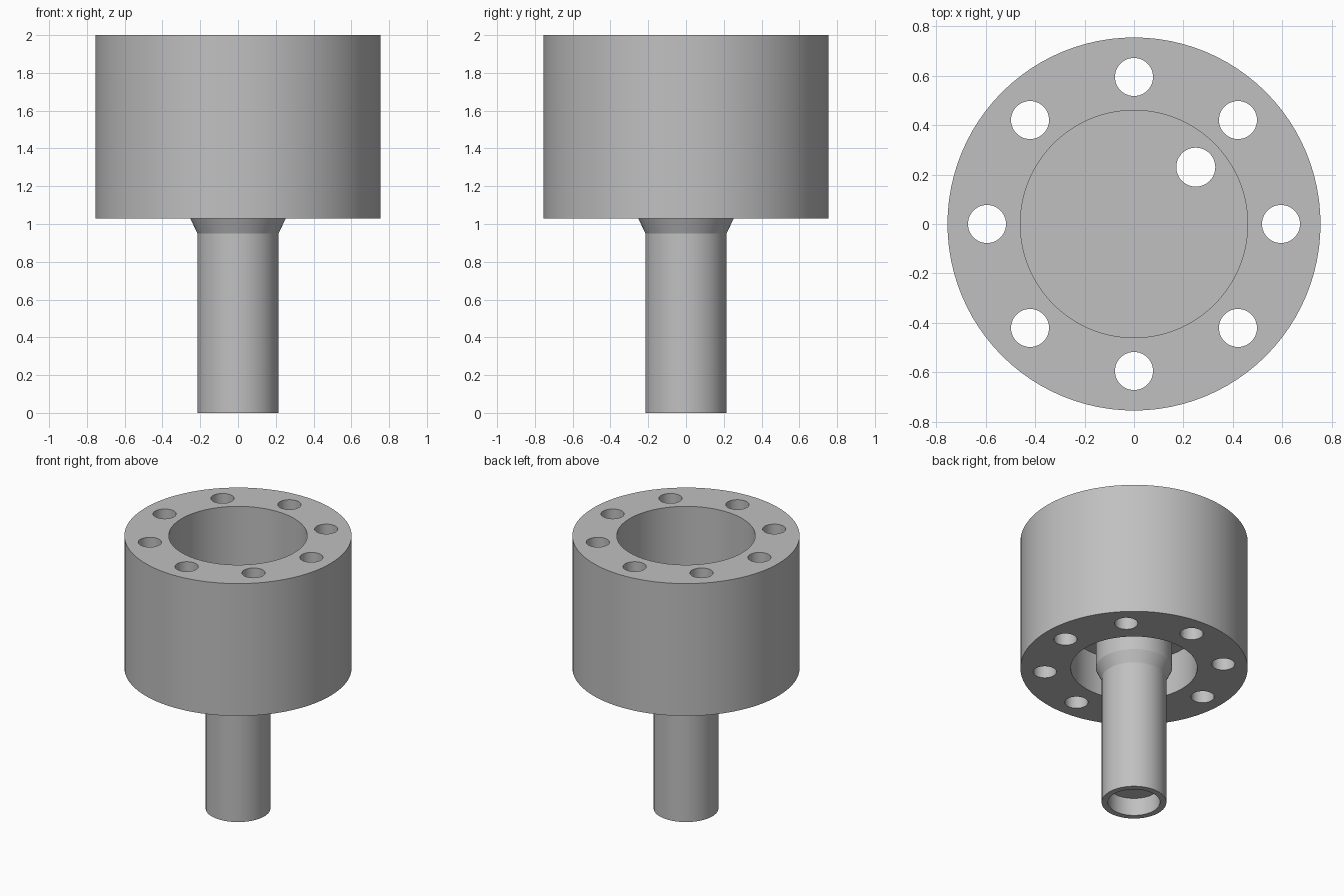
import bpy, bmesh, math
from mathutils import Vector

cube = bpy.data.objects.get("Cube")
if cube:
    bpy.data.objects.remove(cube, do_unlink=True)

grey = bpy.data.materials.new("plain grey")
grey.use_nodes = True
colour = (0.53, 0.53, 0.53, 1)
grey.diffuse_color = colour
grey.node_tree.nodes["Principled BSDF"].inputs["Base Color"].default_value = colour


def lathe(name, profile, steps=96):
    """Turn an (r, z) profile that starts and ends on the z axis into a solid."""
    bm = bmesh.new()
    verts = [bm.verts.new((r, 0, z)) for r, z in profile]
    edges = [bm.edges.new(pair) for pair in zip(verts, verts[1:])]
    bmesh.ops.spin(bm, geom=verts + edges, cent=(0, 0, 0), axis=(0, 0, 1),
                   angle=math.tau, steps=steps)
    bmesh.ops.remove_doubles(bm, verts=bm.verts, dist=0.0001)
    bmesh.ops.recalc_face_normals(bm, faces=bm.faces)
    mesh = bpy.data.meshes.new(name)
    bm.to_mesh(mesh)
    bm.free()
    mesh.materials.append(grey)
    obj = bpy.data.objects.new(name, mesh)
    bpy.context.collection.objects.link(obj)
    return obj


# Flanged body with upper bore, lower recess and hollow-ended stem
base, top = 1.03, 2.0
bore_floor, recess_floor = 1.47, 1.33
body = lathe("body_with_stem", [
    (0, bore_floor), (0.46, bore_floor), (0.46, top),
    (0.755, top), (0.755, base), (0.42, base), (0.42, recess_floor),
    (0.253, recess_floor), (0.253, base), (0.215, 0.95), (0.215, 0),
    (0.173, 0), (0.173, 0.13), (0, 0.13)])

# Drill positions: eight holes round the rim, one through the inner floor
drills = [(0.595 * math.cos(i * math.tau / 8),
           0.595 * math.sin(i * math.tau / 8), 0.077) for i in range(8)]
drills.append((0.25, 0.23, 0.079))

bm = bmesh.new()
for x, y, radius in drills:
    made = bmesh.ops.create_cone(bm, cap_ends=True, segments=48,
                                 radius1=radius, radius2=radius, depth=1.4)
    bmesh.ops.translate(bm, verts=made["verts"], vec=Vector((x, y, 1.5)))
mesh = bpy.data.meshes.new("hole_cutter")
bm.to_mesh(mesh)
bm.free()
mesh.materials.append(grey)
cutter = bpy.data.objects.new("hole_cutter", mesh)
bpy.context.collection.objects.link(cutter)
cutter.hide_render = True

# Cut the holes, then discard the cutter
cut = body.modifiers.new("holes", "BOOLEAN")
cut.operation = "DIFFERENCE"
cut.solver = "EXACT"
cut.object = cutter
bpy.ops.object.select_all(action="DESELECT")
body.select_set(True)
bpy.context.view_layer.objects.active = body
bpy.ops.object.modifier_apply(modifier=cut.name)
bpy.data.objects.remove(cutter, do_unlink=True)

bpy.ops.object.shade_smooth_by_angle(angle=math.radians(20))
